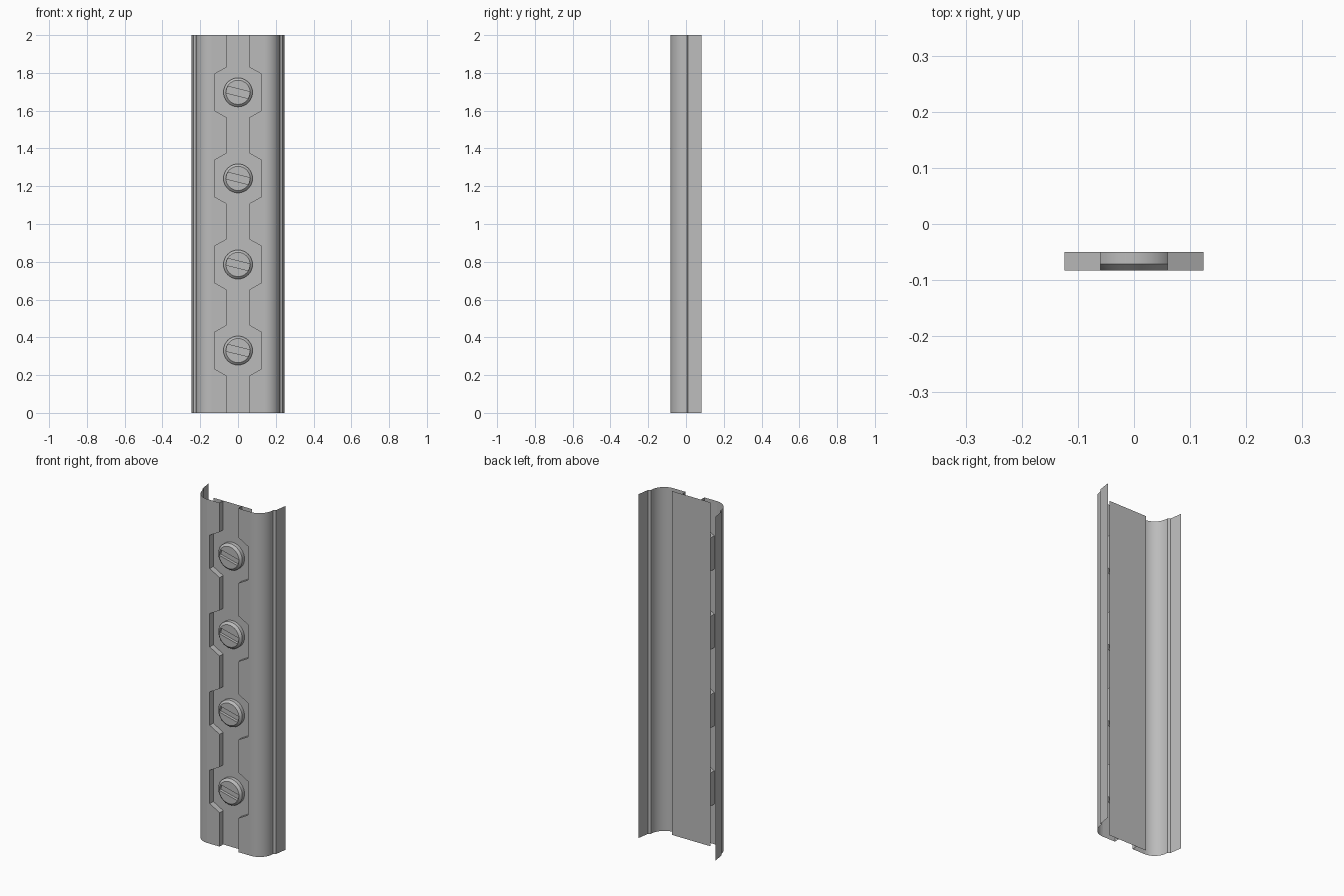
import bpy, bmesh, math
from mathutils import Matrix

cube = bpy.data.objects.get("Cube")
if cube:
    bpy.data.objects.remove(cube, do_unlink=True)

HEIGHT, FRONT, FLOOR = 2.0, -0.083, -0.05
SLOT_X, POCKET_X, FLAT_X = 0.06, 0.124, 0.14
CENTRES = [0.33 + 0.4557 * i for i in range(4)]

grey = bpy.data.materials.new("brushed grey")
grey.use_nodes = True
colour = (0.5, 0.5, 0.5, 1)
grey.diffuse_color = colour
grey.node_tree.nodes["Principled BSDF"].inputs["Base Color"].default_value = colour


def add_object(name, bm, smooth=True, mirrored=False):
    mesh = bpy.data.meshes.new(name)
    bm.to_mesh(mesh)
    bm.free()
    mesh.materials.append(grey)
    obj = bpy.data.objects.new(name, mesh)
    bpy.context.collection.objects.link(obj)
    bpy.ops.object.select_all(action='DESELECT')
    obj.select_set(True)
    bpy.context.view_layer.objects.active = obj
    if smooth:
        bpy.ops.object.shade_smooth_by_angle(angle=math.radians(30))
    if mirrored:
        obj.modifiers.new("mirror", 'MIRROR').use_mirror_merge = False
    return obj


def strip(bm, start, end):
    """Skin quads between two matching rows of points."""
    a = [bm.verts.new(p) for p in start]
    b = [bm.verts.new(p) for p in end]
    for i in range(len(a) - 1):
        bm.faces.new((a[i], a[i + 1], b[i + 1], b[i]))


# Inner edge of the front panel: a straight slot widening into pockets
edge = [(SLOT_X, 0)]
for z in CENTRES:
    edge += [(SLOT_X, z - 0.133), (POCKET_X, z - 0.097),
             (POCKET_X, z + 0.097), (SLOT_X, z + 0.133)]
edge.append((SLOT_X, HEIGHT))

# Flat front panels
bm = bmesh.new()
strip(bm, [(x, FRONT, z) for x, z in edge], [(FLAT_X, FRONT, z) for x, z in edge])
bmesh.ops.reverse_faces(bm, faces=bm.faces)
for face in bm.faces:
    face.normal_update()
    if face.normal.y > 0:
        face.normal_flip()
add_object("front_panel", bm, False, True)

# Walls of the slot and pockets
bm = bmesh.new()
strip(bm, [(x, FLOOR, z) for x, z in edge], [(x, FRONT, z) for x, z in edge])
for face in bm.faces:
    face.normal_update()
    if face.normal.x > 0:
        face.normal_flip()
add_object("channel_wall", bm, False, True)

# Recessed backing plate
bm = bmesh.new()
strip(bm, [(0, FLOOR, 0), (POCKET_X, FLOOR, 0)],
      [(0, FLOOR, HEIGHT), (POCKET_X, FLOOR, HEIGHT)])
add_object("backing_plate", bm, False, True)

# Rounded sides with a small step and a rear flange
profile = []
for i in range(13):
    a = math.pi / 2 * i / 12
    profile.append((FLAT_X + 0.083 * math.sin(a), FRONT * math.cos(a)))
profile += [(0.223, 0.004), (0.236, 0.011), (0.247, 0.083)]
bm = bmesh.new()
strip(bm, [(x, y, 0) for x, y in profile], [(x, y, HEIGHT) for x, y in profile])
add_object("rounded_side", bm, True, True)


# Slotted screw heads
def screw_head(z):
    bm = bmesh.new()
    rings = [(0.077, FLOOR), (0.077, -0.071), (0.064, FRONT)]
    loops = []
    for radius, y in rings:
        loops.append([bm.verts.new((radius * math.cos(a), y, z + radius * math.sin(a)))
                      for a in (math.tau * k / 32 for k in range(32))])
    for low, high in zip(loops, loops[1:]):
        for k in range(32):
            n = (k + 1) % 32
            bm.faces.new((low[k], low[n], high[n], high[k]))
    bm.faces.new(loops[0])
    bm.faces.new(loops[-1])
    bmesh.ops.recalc_face_normals(bm, faces=bm.faces)
    head = add_object("screw_head", bm, False)

    # Tilted slot cut into the face
    bm = bmesh.new()
    bmesh.ops.create_cube(bm, size=1, matrix=Matrix.Translation((0, FRONT, z))
                          @ Matrix.Rotation(math.radians(14), 4, 'Y')
                          @ Matrix.Diagonal((0.122, 0.032, 0.036, 1)))
    cutter = add_object("slot_cutter", bm, False)
    cutter.hide_render = True
    bpy.context.view_layer.objects.active = head
    cut = head.modifiers.new("slot", 'BOOLEAN')
    cut.object, cut.operation, cut.solver = cutter, 'DIFFERENCE', 'EXACT'
    bpy.ops.object.modifier_apply(modifier="slot")
    bpy.data.objects.remove(cutter, do_unlink=True)
    bpy.ops.object.select_all(action='DESELECT')
    head.select_set(True)
    bpy.ops.object.shade_smooth_by_angle(angle=math.radians(30))


for z in CENTRES:
    screw_head(z)
